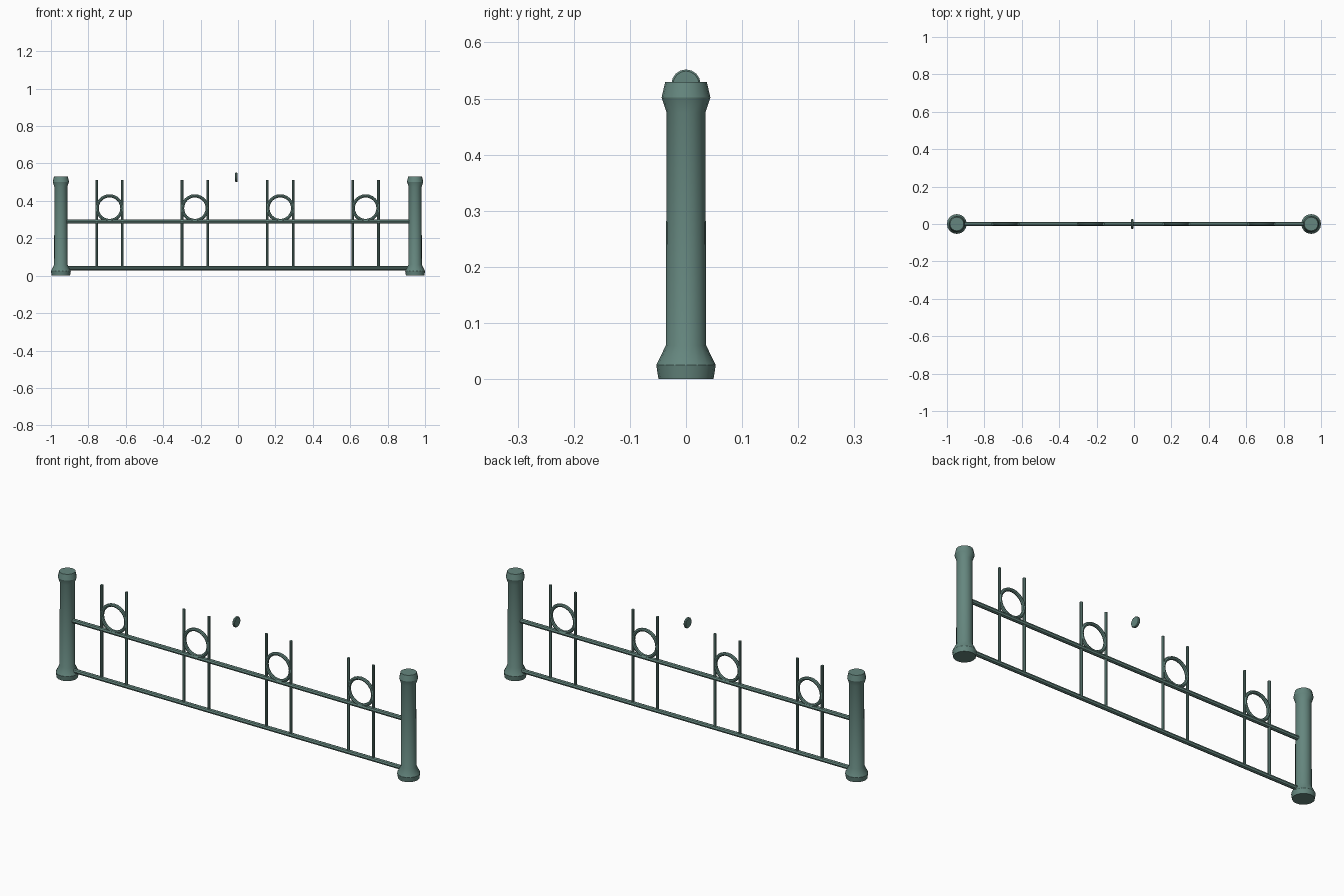
import bpy, bmesh
from math import pi, cos, sin, radians
from mathutils import Matrix

if "Cube" in bpy.data.objects:
    bpy.data.objects.remove(bpy.data.objects["Cube"])


def lathe(name, profile, sides, matrix=Matrix(), closed=False):
    """Revolve (radius, height) points around local z; open profiles get end caps."""
    bm = bmesh.new()
    rings = [[bm.verts.new((r * cos(2 * pi * i / sides), r * sin(2 * pi * i / sides), z))
              for i in range(sides)] for r, z in profile]
    pairs = list(zip(rings, rings[1:]))
    if closed:
        pairs.append((rings[-1], rings[0]))
    for a, b in pairs:
        for i in range(sides):
            j = (i + 1) % sides
            bm.faces.new((a[i], a[j], b[j], b[i]))
    if not closed:
        bm.faces.new(rings[0][::-1])
        bm.faces.new(rings[-1])
    bmesh.ops.recalc_face_normals(bm, faces=bm.faces)
    bm.transform(matrix)
    mesh = bpy.data.meshes.new(name)
    bm.to_mesh(mesh)
    bm.free()
    obj = bpy.data.objects.new(name, mesh)
    bpy.context.collection.objects.link(obj)
    mesh.materials.append(paint)
    bpy.context.view_layer.objects.active = obj
    obj.select_set(True)
    bpy.ops.object.shade_smooth_by_angle(angle=radians(30))
    obj.select_set(False)
    return obj


paint = bpy.data.materials.new("green_paint")
paint.diffuse_color = (0.13, 0.24, 0.21, 1)
paint.use_nodes = True
paint.node_tree.nodes["Principled BSDF"].inputs["Base Color"].default_value = paint.diffuse_color

to_x = Matrix.Rotation(pi / 2, 4, 'Y')
to_y = Matrix.Rotation(pi / 2, 4, 'X')

# End posts with flared foot and collar
post = [(0.049, 0), (0.053, 0.025), (0.036, 0.06), (0.0345, 0.475), (0.0435, 0.502), (0.037, 0.53)]
for side, x in (("left", -0.947), ("right", 0.947)):
    lathe(f"{side}_post", post, 16, Matrix.Translation((x, 0, 0)))

# Horizontal rails
for label, z in (("lower", 0.04), ("upper", 0.289)):
    lathe(f"{label}_rail", [(0.011, -0.93), (0.011, 0.93)], 8,
          Matrix.Translation((0, 0, z)) @ to_x)

# Pairs of upright bars, each pair holding a ring
ring = [(0.066 + 0.0085 * cos(k * pi / 4), 0.0085 * sin(k * pi / 4)) for k in range(8)]
for n in range(4):
    cx = -0.687 + n * 0.4565
    for side, dx in (("left", -0.069), ("right", 0.069)):
        lathe(f"{side}_bar_{n + 1}", [(0.007, 0.04), (0.007, 0.512)], 8,
              Matrix.Translation((cx + dx, 0, 0)))
    lathe(f"ring_{n + 1}", ring, 24, Matrix.Translation((cx, 0, 0.361)) @ to_y, closed=True)

# Small free disc above the middle
disc = [(0.023, -0.006), (0.026, -0.003), (0.026, 0.003), (0.023, 0.006)]
lathe("centre_disc", disc, 16, Matrix.Translation((-0.009, 0, 0.526)) @ to_x)
